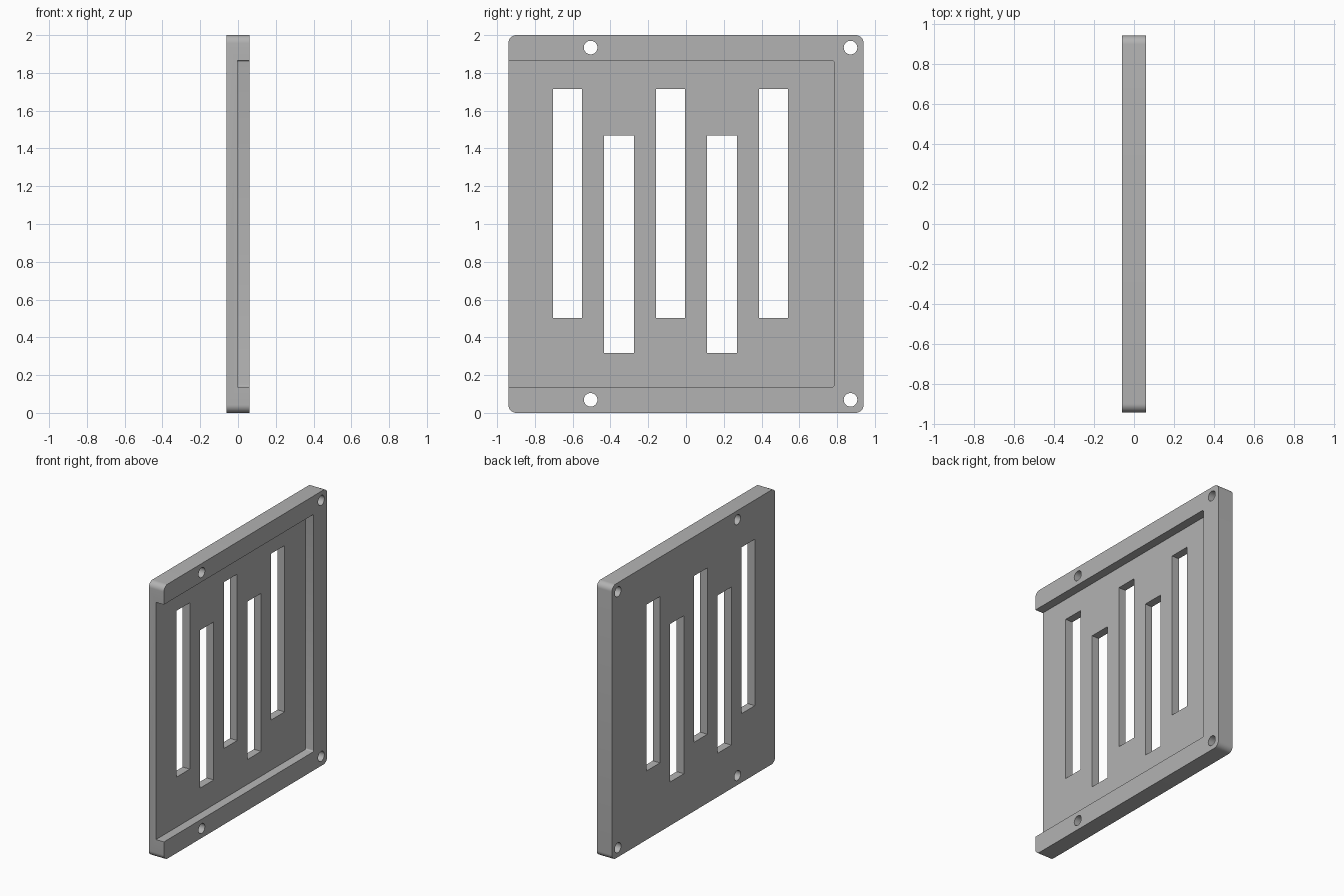
import bpy, bmesh, math

cube = bpy.data.objects.get("Cube")
if cube:
    bpy.data.objects.remove(cube)

grey = bpy.data.materials.new("plain grey")
grey.use_nodes = True
colour = (0.45, 0.45, 0.45, 1)
grey.diffuse_color = colour
grey.node_tree.nodes["Principled BSDF"].inputs["Base Color"].default_value = colour

HALF = 0.061      # half thickness of the plate
FLOOR = -0.003    # depth of the recess floor


def rounded_rect(y0, y1, z0, z1, r=0, steps=8):
    """Counter-clockwise outline in the y-z plane."""
    if r == 0:
        return [(y0, z0), (y1, z0), (y1, z1), (y0, z1)]
    centres = [(y1 - r, z1 - r), (y0 + r, z1 - r), (y0 + r, z0 + r), (y1 - r, z0 + r)]
    points = []
    for i, (cy, cz) in enumerate(centres):
        for s in range(steps + 1):
            a = math.pi / 2 * (i + s / steps)
            points.append((cy + r * math.cos(a), cz + r * math.sin(a)))
    return points


def circle(cy, cz, r, n=32):
    return [(cy + r * math.cos(2 * math.pi * i / n),
             cz + r * math.sin(2 * math.pi * i / n)) for i in range(n)]


def prism(name, outlines, x0, x1):
    """Extrude one or more outlines along x into a single object."""
    bm = bmesh.new()
    for outline in outlines:
        face = bm.faces.new([bm.verts.new((x0, y, z)) for y, z in outline])
        out = bmesh.ops.extrude_face_region(bm, geom=[face])
        verts = [g for g in out["geom"] if isinstance(g, bmesh.types.BMVert)]
        bmesh.ops.translate(bm, verts=verts, vec=(x1 - x0, 0, 0))
    bmesh.ops.recalc_face_normals(bm, faces=bm.faces)
    mesh = bpy.data.meshes.new(name)
    bm.to_mesh(mesh)
    bm.free()
    mesh.materials.append(grey)
    obj = bpy.data.objects.new(name, mesh)
    bpy.context.collection.objects.link(obj)
    return obj


# Plate with rounded corners
plate = prism("plate", [rounded_rect(-0.94, 0.94, 0, 2, 0.042)], -HALF, HALF)

# Recess, open at the front edge
recess = rounded_rect(-1.1, 0.784, 0.137, 1.866, 0.01, 4)

# Five staggered slots
slots = []
for i in range(5):
    centre = -0.628 + i * 0.273
    if i % 2:
        slots.append(rounded_rect(centre - 0.079, centre + 0.079, 0.318, 1.469))
    else:
        slots.append(rounded_rect(centre - 0.077, centre + 0.077, 0.502, 1.714))

# Four screw holes in the raised rim
holes = [circle(y, z, 0.036) for y in (-0.505, 0.871) for z in (0.069, 1.934)]

# Cut the recess first, then the through openings
cutters = [prism("recess_cutter", [recess], FLOOR, 0.2),
           prism("opening_cutter", slots + holes, -0.2, 0.2)]
for cutter in cutters:
    cutter.hide_render = True
    mod = plate.modifiers.new(cutter.name, 'BOOLEAN')
    mod.operation = 'DIFFERENCE'
    mod.solver = 'EXACT'
    mod.object = cutter

# Bake the cuts and remove the cutters
bpy.context.view_layer.update()
graph = bpy.context.evaluated_depsgraph_get()
result = bpy.data.meshes.new_from_object(plate.evaluated_get(graph))
plate.modifiers.clear()
plate.data = result
for cutter in cutters:
    bpy.data.objects.remove(cutter)

# Smooth rounded corners and holes, keeping crisp edges
bpy.ops.object.select_all(action='DESELECT')
plate.select_set(True)
bpy.context.view_layer.objects.active = plate
bpy.ops.object.shade_smooth_by_angle(angle=math.radians(30))
